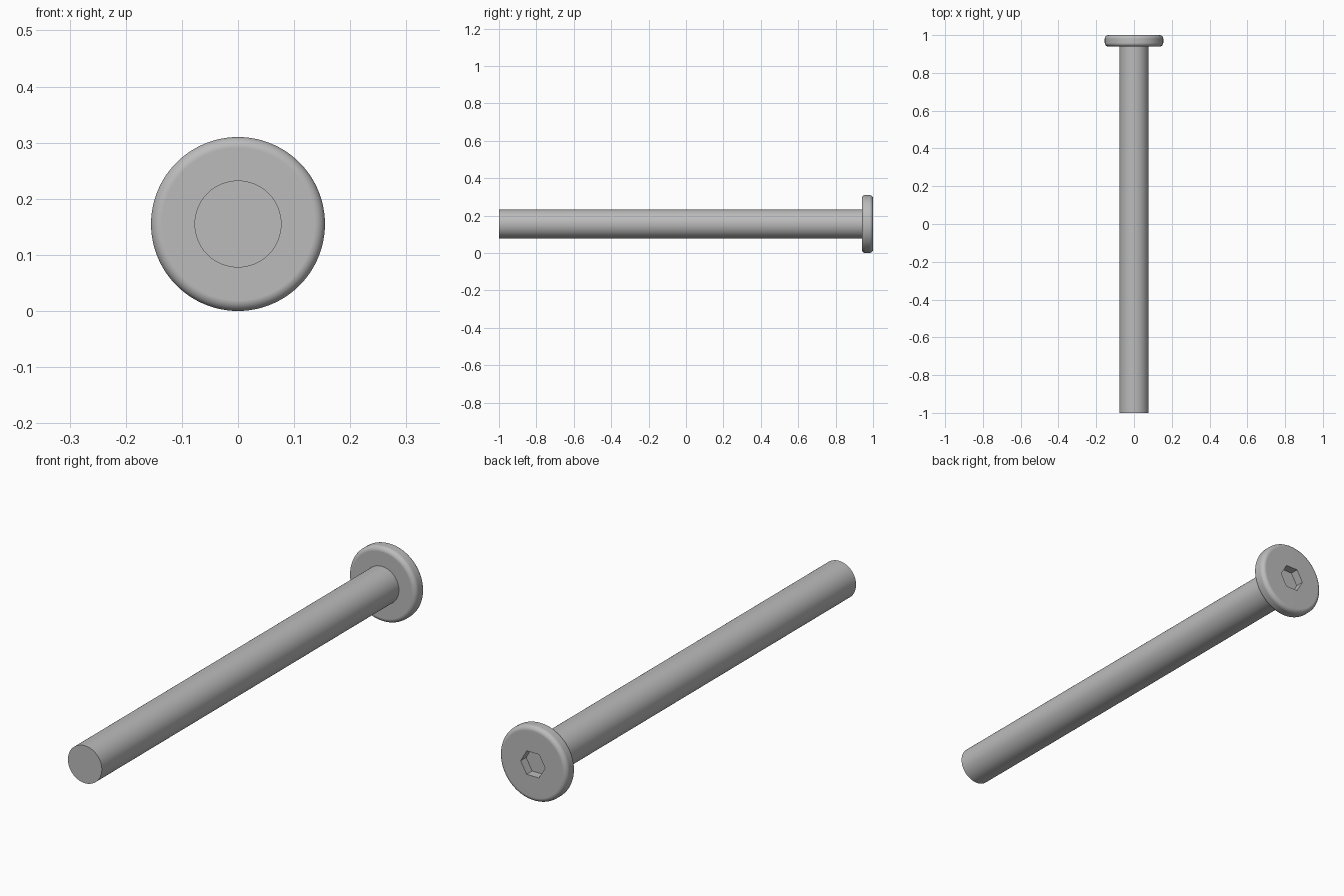
import bpy
import bmesh
from math import cos, sin, pi, radians

cube = bpy.data.objects.get("Cube")
if cube:
    bpy.data.objects.remove(cube)

HEAD_R, SHAFT_R, SOCKET_R = 0.155, 0.0775, 0.056
FRONT, SEAT, BACK = -1.0, 0.94, 1.0
FILLET, SOCKET_DEPTH = 0.019, 0.036
SEGMENTS = 96

steel = bpy.data.materials.new("grey steel")
steel.use_nodes = True
grey = (0.5, 0.5, 0.5, 1)
steel.diffuse_color = grey
steel.node_tree.nodes["Principled BSDF"].inputs["Base Color"].default_value = grey


def round_r(radius):
    return lambda a: radius


def hex_r(radius):
    # Distance to the side of a hexagon with corners on the x axis
    return lambda a: radius * cos(pi / 6) / cos(a % (pi / 3) - pi / 6)


def lathe(name, profile, cap_start=True, cap_end=True):
    """Sweep (radius function, y) rings around the bolt axis."""
    bm = bmesh.new()
    rings = []
    for radius, y in profile:
        ring = []
        for i in range(SEGMENTS):
            a = 2 * pi * i / SEGMENTS
            r = radius(a)
            ring.append(bm.verts.new((r * cos(a), y, HEAD_R + r * sin(a))))
        rings.append(ring)
    for low, high in zip(rings, rings[1:]):
        for i in range(SEGMENTS):
            j = (i + 1) % SEGMENTS
            bm.faces.new((low[i], high[i], high[j], low[j]))
    if cap_start:
        bm.faces.new(rings[0])
    if cap_end:
        bm.faces.new(rings[-1][::-1])
    mesh = bpy.data.meshes.new(name)
    bm.to_mesh(mesh)
    bm.free()
    mesh.materials.append(steel)
    obj = bpy.data.objects.new(name, mesh)
    bpy.context.collection.objects.link(obj)
    bpy.ops.object.select_all(action='DESELECT')
    obj.select_set(True)
    bpy.context.view_layer.objects.active = obj
    bpy.ops.object.shade_smooth_by_angle(angle=radians(30))
    # Keep the flat ends evenly shaded
    weighted = obj.modifiers.new("even flats", 'WEIGHTED_NORMAL')
    weighted.keep_sharp = True
    return obj


# Plain shaft, open where it meets the head
lathe("shaft", [(round_r(SHAFT_R), FRONT), (round_r(SHAFT_R), SEAT)], cap_end=False)

# Head with both rims rounded and a hexagonal socket in its back
steps = [i * pi / 16 for i in range(9)]
core = HEAD_R - FILLET
head = [(round_r(core + FILLET * sin(t)), SEAT + FILLET * (1 - cos(t))) for t in steps]
head += [(round_r(core + FILLET * cos(t)), BACK - FILLET * (1 - sin(t))) for t in steps]
head += [(hex_r(SOCKET_R), BACK), (hex_r(SOCKET_R), BACK - SOCKET_DEPTH)]
lathe("head", head)
